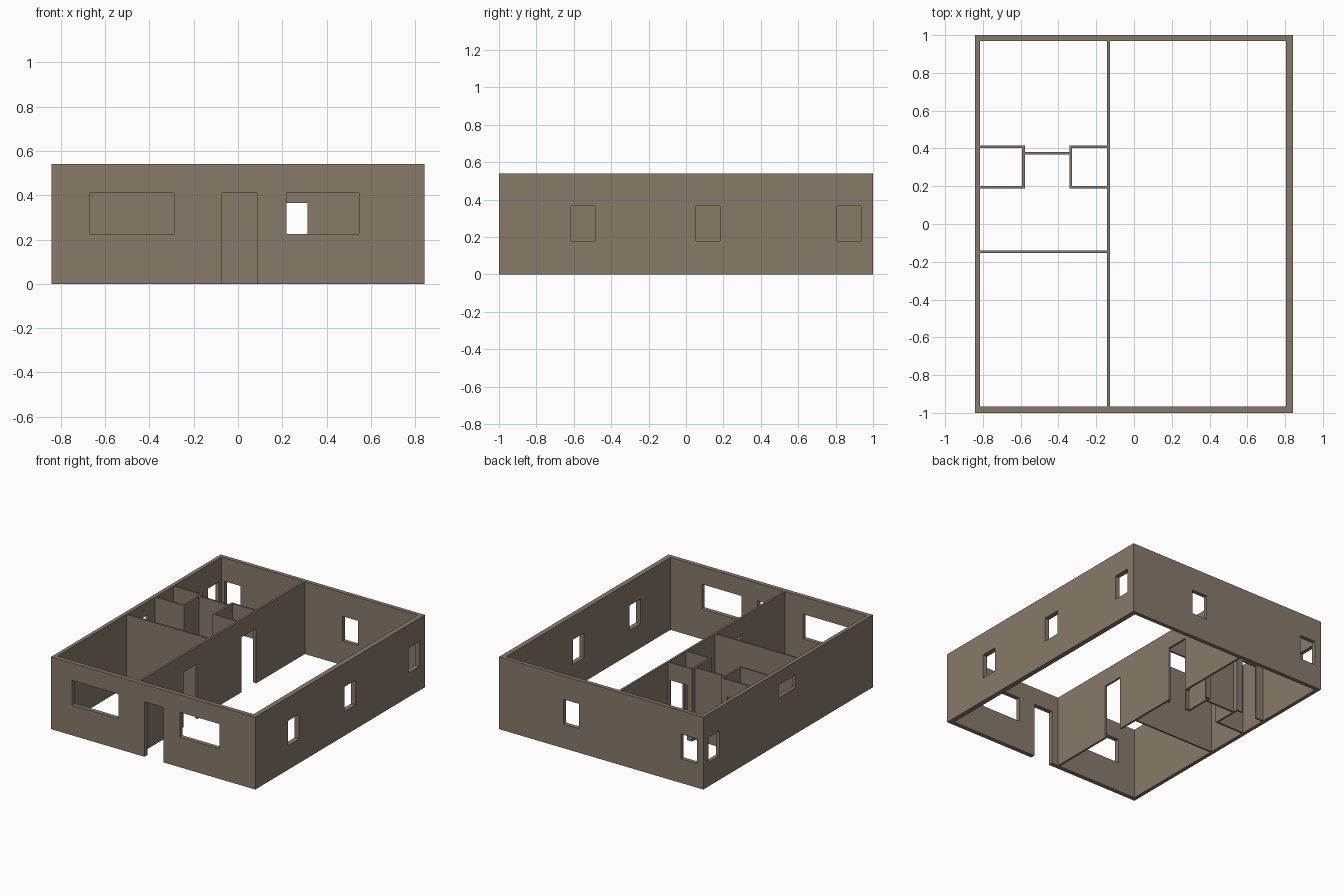
import bpy, bmesh
from mathutils import Matrix, Vector

if "Cube" in bpy.data.objects:
    bpy.data.objects.remove(bpy.data.objects["Cube"])

H = 0.54            # wall height
DOOR = 0.41         # door head height
SILL, HEAD = 0.18, 0.365   # small windows

mat = bpy.data.materials.new("brown plaster")
mat.diffuse_color = (0.25, 0.195, 0.143, 1)
mat.use_nodes = True
mat.node_tree.nodes["Principled BSDF"].inputs["Base Color"].default_value = mat.diffuse_color


def boxes(name, items):
    """One object made of axis-aligned boxes (x0, x1, y0, y1, z0, z1)."""
    bm = bmesh.new()
    for x0, x1, y0, y1, z0, z1 in items:
        c = Vector((x0 + x1, y0 + y1, z0 + z1)) / 2
        m = Matrix.Translation(c) @ Matrix.Diagonal((x1 - x0, y1 - y0, z1 - z0, 1))
        bmesh.ops.create_cube(bm, size=1, matrix=m)
    me = bpy.data.meshes.new(name)
    bm.to_mesh(me)
    bm.free()
    me.materials.append(mat)
    ob = bpy.data.objects.new(name, me)
    bpy.context.collection.objects.link(ob)
    return ob


def cut(ob, name, items):
    """Subtract boxes from an object."""
    cutter = boxes(name, items)
    cutter.hide_render = True
    cutter.hide_viewport = True
    cutter.display_type = 'WIRE'
    mod = ob.modifiers.new(name, 'BOOLEAN')
    mod.operation = 'DIFFERENCE'
    mod.solver = 'EXACT'
    mod.object = cutter


# outer walls: solid block, hollowed, then pierced
shell = boxes("outer_walls", [(-0.843, 0.843, -1, 1, 0, H)])
cut(shell, "interior_cutter", [(-0.815, 0.806, -0.967, 0.97, -0.1, H + 0.1)])
front = [(-0.67, -0.288, 0.225, DOOR), (-0.072, 0.086, -0.1, DOOR), (0.22, 0.547, 0.225, DOOR)]
back = [(-0.79, -0.66, SILL, HEAD), (0.185, 0.313, SILL, HEAD)]
right = [(-0.615, -0.485, SILL, HEAD), (0.05, 0.183, SILL, HEAD), (0.805, 0.935, SILL, HEAD)]
left = [(0.81, 0.94, SILL, HEAD), (-0.09, 0.11, 0.345, 0.44)]
cut(shell, "opening_cutter",
    [(a, b, -1.1, -0.95, c, d) for a, b, c, d in front]
    + [(a, b, 0.95, 1.1, c, d) for a, b, c, d in back]
    + [(0.79, 0.95, a, b, c, d) for a, b, c, d in right]
    + [(-0.95, -0.8, a, b, c, d) for a, b, c, d in left])

# long partition with two doorways
spine = boxes("long_partition", [(-0.142, -0.127, -0.967, 0.97, 0, H)])
cut(spine, "partition_door_cutter",
    [(-0.2, -0.1, a, b, -0.1, DOOR) for a, b in [(-0.46, -0.3), (0.225, 0.395)]])

# wall between front room and bathroom
boxes("room_divider", [(-0.815, -0.142, -0.153, -0.14, 0, H)])

# closet walls on the left, open to the back room
boxes("closet_front_wall", [(-0.815, -0.592, 0.187, 0.2, 0, H)])
boxes("closet_side_wall", [(-0.592, -0.578, 0.187, 0.415, 0, H)])
closet = boxes("closet_back_wall", [(-0.815, -0.592, 0.402, 0.415, 0, H)])
cut(closet, "closet_door_cutter", [(-0.75, -0.63, 0.35, 0.45, -0.1, DOOR)])

# small hall on the right with doors to both rooms
boxes("hall_side_wall", [(-0.341, -0.327, 0.187, 0.415, 0, H)])
for name, y in (("hall_front_wall", 0.187), ("hall_back_wall", 0.402)):
    wall = boxes(name, [(-0.327, -0.142, y, y + 0.013, 0, H)])
    cut(wall, name + "_cutter", [(-0.3, -0.158, y - 0.05, y + 0.05, -0.1, DOOR)])

# link wall between closet and hall
boxes("link_wall", [(-0.578, -0.341, 0.367, 0.38, 0, H)])
